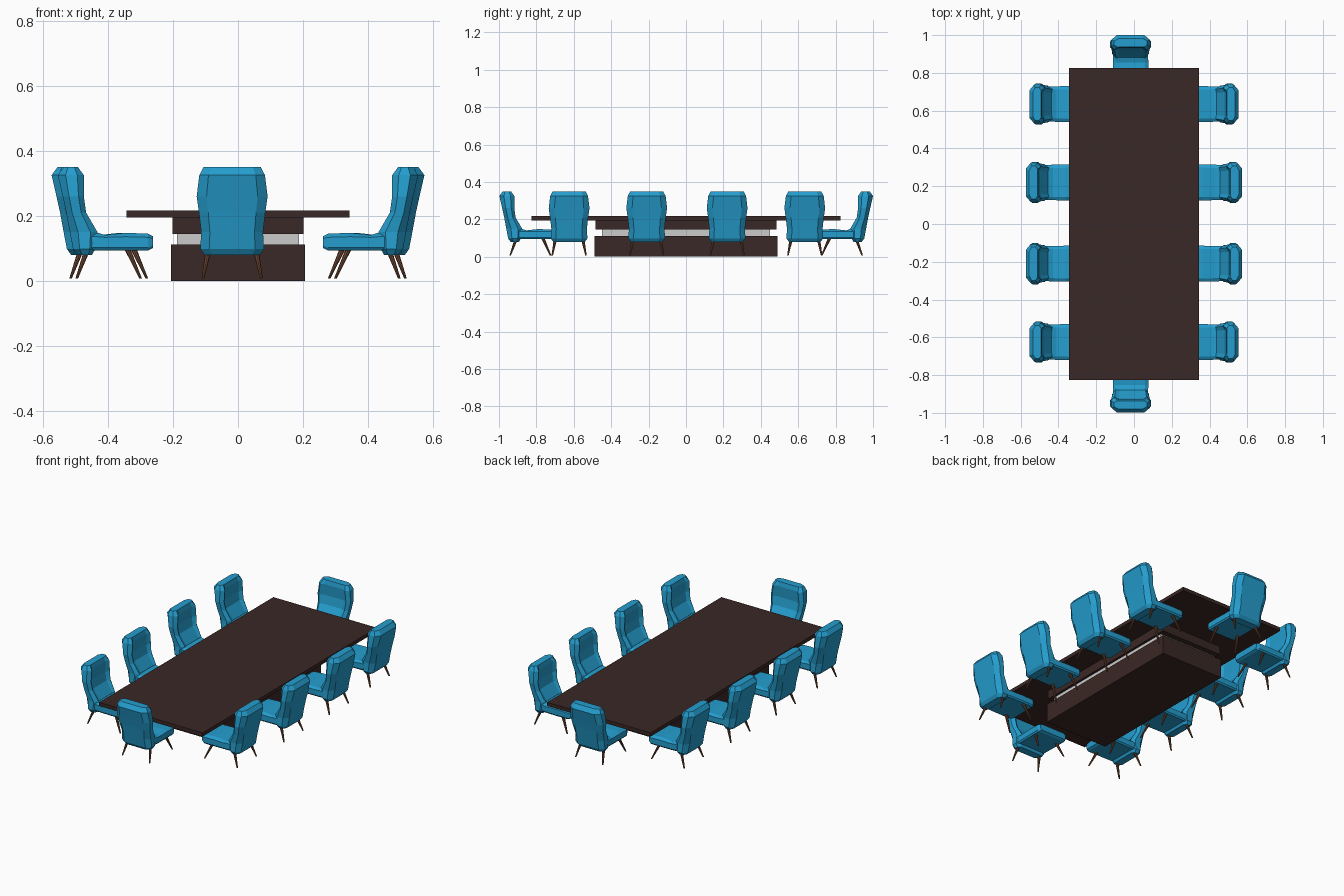
import bpy, math
from mathutils import Vector

if "Cube" in bpy.data.objects:
    bpy.data.objects.remove(bpy.data.objects["Cube"])


def material(name, rgb):
    m = bpy.data.materials.new(name)
    m.diffuse_color = (*rgb, 1)
    m.use_nodes = True
    m.node_tree.nodes["Principled BSDF"].inputs["Base Color"].default_value = m.diffuse_color
    return m


BLUE = material("blue_fabric", (0.018, 0.34, 0.62))
DARK = material("dark_wood", (0.042, 0.021, 0.019))
BROWN = material("leg_wood", (0.15, 0.06, 0.03))


def loft(name, rings, mat):
    """Mesh skinned over rings of equal point count, capped at both ends."""
    n = len(rings[0])
    verts = [p for r in rings for p in r]
    faces = [(k * n + i, k * n + (i + 1) % n, (k + 1) * n + (i + 1) % n, (k + 1) * n + i)
             for k in range(len(rings) - 1) for i in range(n)]
    faces += [tuple(range(n))[::-1], tuple(range(len(verts) - n, len(verts)))]
    me = bpy.data.meshes.new(name)
    me.from_pydata(verts, [], faces)
    me.materials.append(mat)
    return me


def place(name, me, loc=(0, 0, 0), rot=0):
    ob = bpy.data.objects.new(name, me)
    ob.location = loc
    ob.rotation_euler.z = rot
    bpy.context.collection.objects.link(ob)


def box(name, hx, hy, z0, z1, mat):
    bpy.ops.mesh.primitive_cube_add(size=1, location=(0, 0, (z0 + z1) / 2))
    ob = bpy.context.object
    ob.name = name
    ob.scale = (2 * hx, 2 * hy, z1 - z0)
    if mat:
        ob.data.materials.append(mat)


# Table
box("table_top", 0.343, 0.825, 0.195, 0.217, DARK)
box("upper_pedestal", 0.202, 0.485, 0.145, 0.195, DARK)
box("grey_band", 0.188, 0.45, 0.112, 0.145, None)
box("pedestal_base", 0.206, 0.49, 0.0, 0.112, DARK)


# Chair back: local x points forward from the rearmost point
def back_ring(z, rear, front, w, dish):
    d = front - rear
    half = [(rear, 0.72 * w), (rear + 0.3 * d, w), (rear + 0.75 * d, w),
            (front, 0.82 * w), (front - dish, 0.62 * w)]
    return [(x, -y, z) for x, y in half] + [(x, y, z) for x, y in half[::-1]]


back = loft("chair_back", [back_ring(*r) for r in [
    (0.080, 0.060, 0.105, 0.085, 0),
    (0.098, 0.047, 0.115, 0.098, 0),
    (0.150, 0.037, 0.122, 0.095, 0.004),
    (0.210, 0.026, 0.087, 0.102, 0.012),
    (0.260, 0.015, 0.080, 0.109, 0.015),
    (0.325, 0.000, 0.080, 0.101, 0.012),
    (0.350, 0.018, 0.062, 0.088, 0)]], BLUE)


# Seat cushion with bevelled rim
def seat_ring(x, w, low, side, top):
    half = [(0.93 * w, low), (w, low + 0.008), (w, side), (0.82 * w, top)]
    return [(x, y, z) for y, z in half] + [(x, -y, z) for y, z in half[::-1]]


seat = loft("chair_seat", [seat_ring(*r) for r in [
    (0.090, 0.092, 0.095, 0.136, 0.149),
    (0.120, 0.093, 0.094, 0.136, 0.149),
    (0.145, 0.094, 0.094, 0.134, 0.141),
    (0.210, 0.095, 0.094, 0.136, 0.148),
    (0.278, 0.095, 0.094, 0.134, 0.145),
    (0.293, 0.088, 0.101, 0.130, 0.137)]], BLUE)


# Tapered, splayed leg
def leg(name, top, foot):
    return loft(name, [[tuple(Vector(c) + Vector((r * math.cos(a), r * math.sin(a), 0)))
                        for a in [i * math.tau / 8 for i in range(8)]]
                       for c, r in ((foot, 0.004), (top, 0.0095))], BROWN)


parts = [back, seat]
for side, s in (("left", 1), ("right", -1)):
    parts.append(leg(f"front_leg_{side}", (0.232, 0.072 * s, 0.100), (0.274, 0.09 * s, 0.007)))
    parts.append(leg(f"rear_leg_{side}", (0.092, 0.072 * s, 0.100), (0.058, 0.09 * s, 0.007)))

# Chairs around the table: four per side and one at each end
spots = [((-0.018, -0.998, 0), math.pi / 2), ((-0.018, 1.0, 0), -math.pi / 2)]
for y, x in ((0.635, 0.554), (0.22, 0.573), (-0.21, 0.573), (-0.625, 0.554)):
    spots += [((-x, y, 0), 0), ((x, y, 0), math.pi)]
for i, (loc, rot) in enumerate(spots, 1):
    for me in parts:
        place(f"{me.name}_{i}", me, loc, rot)
